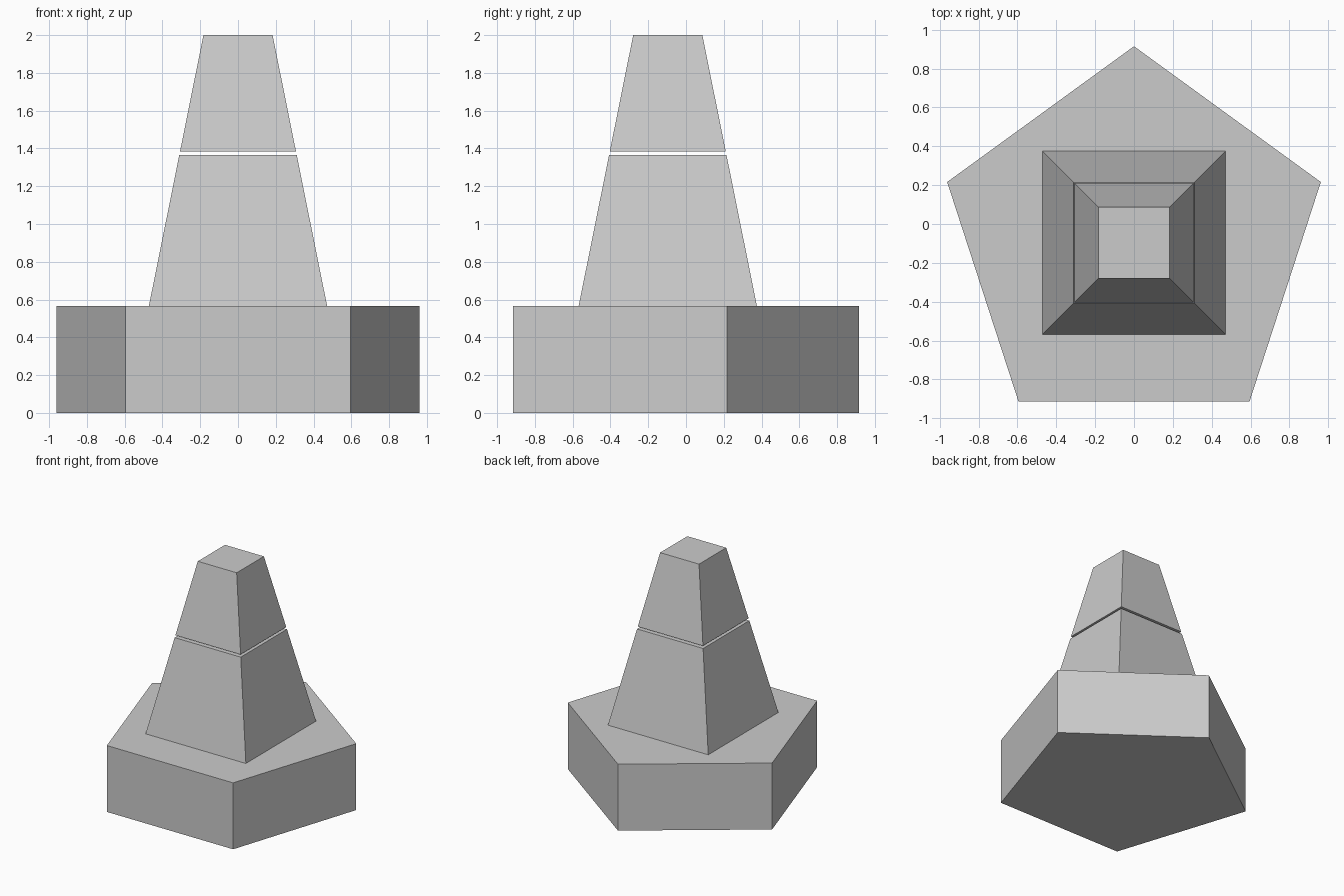
import bpy, bmesh
from math import sin, cos, pi, sqrt

if "Cube" in bpy.data.objects:
    bpy.data.objects.remove(bpy.data.objects["Cube"])

CY = -0.0965   # shared axis of pentagon and tower
BASE_TOP, TOP = 0.565, 2.0


def prism(name, sides, start, r0, r1, z0, z1):
    """Flat-sided prism or frustum about the shared axis."""
    bm = bmesh.new()
    rings = []
    for r, z in ((r0, z0), (r1, z1)):
        angles = [start + 2 * pi * i / sides for i in range(sides)]
        rings.append([bm.verts.new((r * cos(a), CY + r * sin(a), z)) for a in angles])
    low, high = rings
    bm.faces.new(low[::-1])
    bm.faces.new(high)
    for i in range(sides):
        j = (i + 1) % sides
        bm.faces.new((low[i], low[j], high[j], high[i]))
    mesh = bpy.data.meshes.new(name)
    bm.to_mesh(mesh)
    bm.free()
    obj = bpy.data.objects.new(name, mesh)
    bpy.context.collection.objects.link(obj)
    return obj


def tower_radius(z):
    """Corner radius of the evenly tapering square tower at height z."""
    t = (z - BASE_TOP) / (TOP - BASE_TOP)
    return sqrt(2) * (0.472 + (0.183 - 0.472) * t)


# Pentagonal base, point towards the back
prism("base", 5, pi / 2, 1.0115, 1.0115, 0, BASE_TOP)

# Tapered square tower, split by a thin gap
for name, z0, z1 in (("lower_tower", BASE_TOP, 1.365), ("upper_tower", 1.385, TOP)):
    prism(name, 4, pi / 4, tower_radius(z0), tower_radius(z1), z0, z1)
